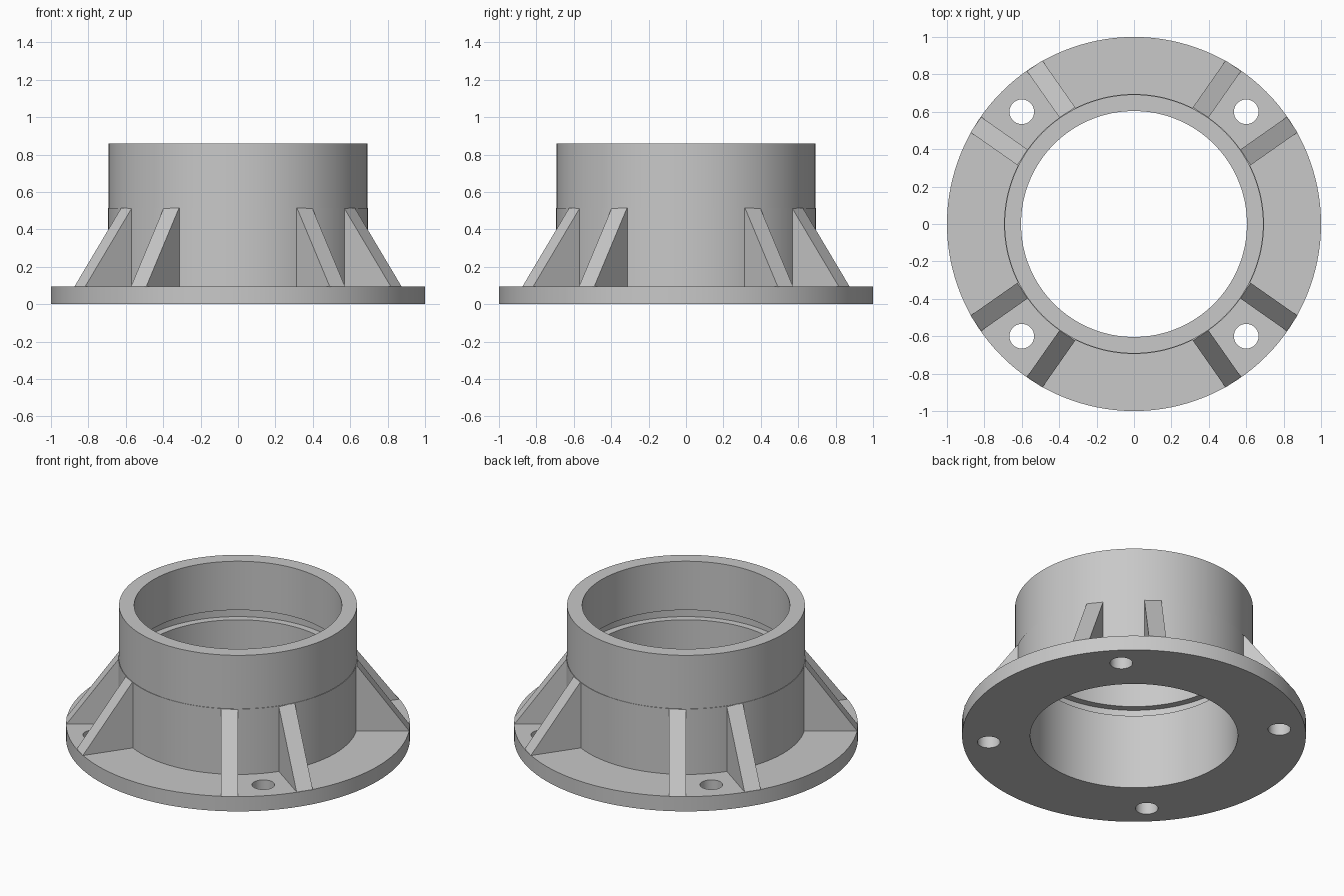
import bpy, bmesh
from math import cos, sin, pi, radians
from mathutils import Matrix

cube = bpy.data.objects.get("Cube")
if cube:
    bpy.data.objects.remove(cube, do_unlink=True)

SEGMENTS = 128
FLANGE_TOP, STEP_Z, TOP_Z = 0.095, 0.515, 0.858
BORE, COLLAR_R, BODY_R = 0.604, 0.692, 0.695

grey = bpy.data.materials.new("plain grey")
grey.use_nodes = True
colour = (0.58, 0.58, 0.58, 1)
grey.diffuse_color = colour
grey.node_tree.nodes["Principled BSDF"].inputs["Base Color"].default_value = colour


def add_object(name, bm):
    bmesh.ops.recalc_face_normals(bm, faces=bm.faces[:])
    mesh = bpy.data.meshes.new(name)
    bm.to_mesh(mesh)
    bm.free()
    mesh.materials.append(grey)
    obj = bpy.data.objects.new(name, mesh)
    bpy.context.collection.objects.link(obj)
    return obj


def lathe(name, profile):
    """Revolve a closed (radius, height) profile around z."""
    bm = bmesh.new()
    rings = []
    for i in range(SEGMENTS):
        a = 2 * pi * i / SEGMENTS
        rings.append([bm.verts.new((r * cos(a), r * sin(a), z)) for r, z in profile])
    n = len(profile)
    for i, ring in enumerate(rings):
        following = rings[(i + 1) % SEGMENTS]
        for j in range(n):
            k = (j + 1) % n
            bm.faces.new((ring[j], following[j], following[k], ring[k]))
    return add_object(name, bm)


def smooth(obj):
    bpy.ops.object.select_all(action="DESELECT")
    obj.select_set(True)
    bpy.context.view_layer.objects.active = obj
    bpy.ops.object.shade_smooth_by_angle(angle=radians(30))


# Flanged tube with an internal ring groove
tube = lathe("flanged_tube", [
    (BORE, 0), (1, 0), (1, FLANGE_TOP), (BODY_R, FLANGE_TOP),
    (BODY_R, STEP_Z), (COLLAR_R, STEP_Z), (COLLAR_R, TOP_Z), (BORE, TOP_Z),
    (BORE, 0.545), (0.648, 0.545), (0.648, 0.482), (BORE, 0.482),
])

# Four bolt holes through the flange
bm = bmesh.new()
for sx in (-1, 1):
    for sy in (-1, 1):
        bmesh.ops.create_cone(bm, cap_ends=True, segments=48, radius1=0.066,
                              radius2=0.066, depth=0.4,
                              matrix=Matrix.Translation((0.6 * sx, 0.6 * sy, 0.05)))
cutter = add_object("bolt_hole_cutter", bm)
cutter.hide_render = True
cut = tube.modifiers.new("bolt_holes", "BOOLEAN")
cut.operation, cut.solver, cut.object = "DIFFERENCE", "EXACT", cutter
bpy.context.view_layer.objects.active = tube
tube.select_set(True)
bpy.ops.object.modifier_apply(modifier=cut.name)
bpy.data.objects.remove(cutter, do_unlink=True)
smooth(tube)

# Sloping ribs in pairs either side of each bolt hole
side_profile = [(0.66, FLANGE_TOP - 0.02), (0.99, FLANGE_TOP - 0.02),
                (0.997, FLANGE_TOP), (0.692, STEP_Z), (0.66, STEP_Z)]
for quarter in range(4):
    for side in (-1, 1):
        a = radians(45 + 90 * quarter + 10 * side)
        bm = bmesh.new()
        face = bm.faces.new([bm.verts.new((t, 0, z)) for t, z in side_profile])
        extruded = bmesh.ops.extrude_face_region(bm, geom=[face])["geom"]
        moved = [v for v in extruded if isinstance(v, bmesh.types.BMVert)]
        bmesh.ops.translate(bm, verts=moved, vec=(0, 0.1 * side, 0))
        bmesh.ops.rotate(bm, verts=bm.verts[:], matrix=Matrix.Rotation(a, 3, "Z"))
        add_object(f"rib_{quarter + 1}_{'a' if side < 0 else 'b'}", bm)
